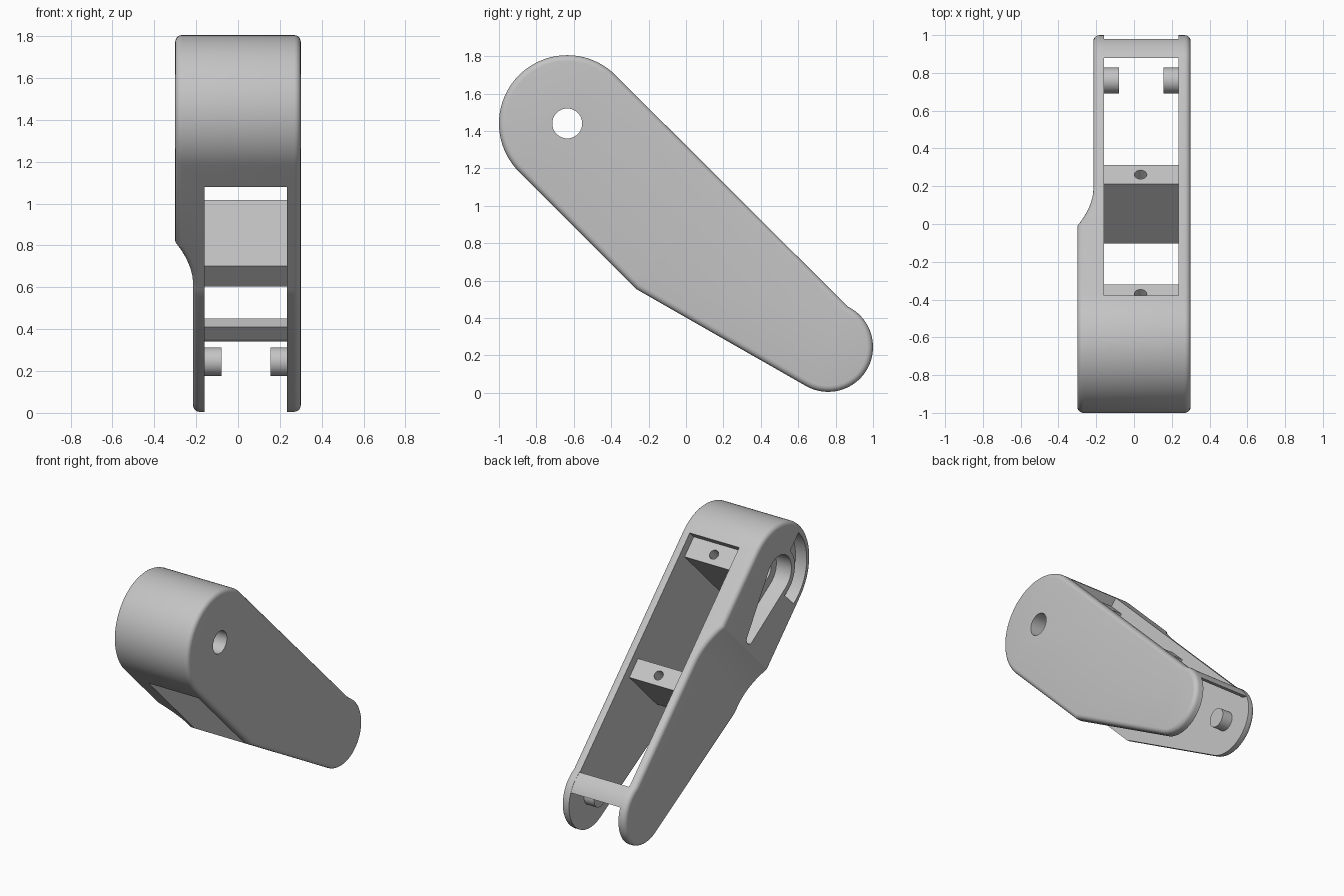
import bpy, bmesh
from math import sin, cos, acos, radians, degrees, sqrt
from mathutils import Vector

if "Cube" in bpy.data.objects:
    bpy.data.objects.remove(bpy.data.objects["Cube"])

grey = bpy.data.materials.new("light_grey")
grey.use_nodes = True
grey.diffuse_color = (0.55, 0.55, 0.55, 1)
grey.node_tree.nodes["Principled BSDF"].inputs["Base Color"].default_value = (0.55, 0.55, 0.55, 1)

R2 = sqrt(2)
HEAD, HEAD_R = (-0.635, 1.44), 0.365
TAIL, TAIL_R = (0.76, 0.245), 0.24
HS, HT = (HEAD[0] - HEAD[1]) / R2, (HEAD[0] + HEAD[1]) / R2
IN0, IN1 = -0.16, 0.235          # inner faces of the two side plates


def arc(c, r, a0, a1, n):
    """Points on an arc, angles in degrees."""
    steps = [radians(a0 + (a1 - a0) * i / n) for i in range(n + 1)]
    return [(c[0] + r * cos(a), c[1] + r * sin(a)) for a in steps]


def tilt(pts):
    """Arm coordinates (along, across) to (y, z)."""
    return [((s + t) / R2, (t - s) / R2) for s, t in pts]


def prism(name, pts, x0, x1):
    """Extrude a (y, z) outline from x0 to x1."""
    bm = bmesh.new()
    face = bm.faces.new([bm.verts.new((x0, y, z)) for y, z in pts])
    ext = bmesh.ops.extrude_face_region(bm, geom=[face])
    moved = [v for v in ext["geom"] if isinstance(v, bmesh.types.BMVert)]
    bmesh.ops.translate(bm, verts=moved, vec=(x1 - x0, 0, 0))
    bmesh.ops.recalc_face_normals(bm, faces=bm.faces)
    me = bpy.data.meshes.new(name)
    bm.to_mesh(me)
    bm.free()
    me.materials.append(grey)
    ob = bpy.data.objects.new(name, me)
    bpy.context.collection.objects.link(ob)
    return ob


def cut(ob, cutter):
    """Subtract the cutter and discard it."""
    cutter.hide_render = True
    mod = ob.modifiers.new("cut", "BOOLEAN")
    mod.operation, mod.solver, mod.object = "DIFFERENCE", "EXACT", cutter
    bpy.context.view_layer.objects.active = ob
    bpy.ops.object.modifier_apply(modifier=mod.name)
    bpy.data.objects.remove(cutter)


def screw_hole(ob, s):
    """Blind hole down from the top face of a cross block."""
    y, z = tilt([(s, 0.82)])[0]
    bpy.ops.mesh.primitive_cylinder_add(vertices=24, radius=0.033, depth=0.24,
                                        location=(0.035, y, z), rotation=(radians(-45), 0, 0))
    cut(ob, bpy.context.object)


# Arm: outline of round head, straight flanks and round tail
outline = (arc(HEAD, HEAD_R, 45, 225, 40) + [(-0.265, 0.554)]
           + arc(TAIL, TAIL_R, 240, 424, 36))
arm = prism("arm_body", outline, -0.30, 0.30)

# Step one flank inwards with a curved ramp, then round the rims
bm = bmesh.new()
bm.from_mesh(arm.data)
S0, S1, STEP = -0.925, -0.63, 0.085
along = Vector((0, 1, -1)).normalized()
for i in range(11):
    bmesh.ops.bisect_plane(bm, geom=bm.verts[:] + bm.edges[:] + bm.faces[:],
                           plane_co=along * (S0 + (S1 - S0) * i / 10), plane_no=along)
for v in bm.verts:
    if v.co.x < -0.29:
        u = min(max((v.co.dot(along) - S0) / (S1 - S0), 0), 1)
        v.co.x = -0.30 + STEP * (1 - (1 - u) ** 2)
bm.normal_update()
rims = [e for e in bm.edges if len(e.link_faces) == 2
        and sum(abs(f.normal.x) > 0.5 for f in e.link_faces) == 1]
bmesh.ops.bevel(bm, geom=rims, offset=0.032, segments=5, profile=0.5,
                affect="EDGES", clamp_overlap=False)
bmesh.ops.recalc_face_normals(bm, faces=bm.faces)
bm.to_mesh(arm.data)
bm.free()

# Channel through the arm, with a ledge under the head
cut(arm, prism("channel_cutter", tilt([(-1.322, -0.4), (-1.322, 0.87), (-1.47, 0.87),
                                       (-1.47, 1.2), (1.2, 1.2), (1.2, -0.4)]), IN0, IN1))

# Pivot hole
cut(arm, prism("pivot_cutter", arc(HEAD, 0.08, 0, 350, 35), -0.5, 0.5))

# Tapered lever pocket in the thick flank
hub, tip = 0.14, 0.04
a = degrees(acos((hub - tip) / 0.467))
cut(arm, prism("lever_cutter", tilt(arc((HS, HT), hub, a, 360 - a, 28)
                                    + arc((HS + 0.467, HT), tip, -a, a, 12)), -0.4, -0.18))

# Curved travel-stop pocket around it
ro, ri, end = 0.315, 0.18, 0.075
cut(arm, prism("stop_cutter", tilt(
    arc((HS, HT), ro, 180, 360 - degrees(acos(end / ro)), 20)
    + arc((HS, HT), ri, 360 - degrees(acos(end / ri)), 180, 20)), -0.4, -0.21))
screw_hole(arm, -1.393)

# Cross block in the middle of the channel
block = prism("cross_block", tilt([(-0.57, 0.424), (-0.43, 0.424),
                                   (-0.43, 0.87), (-0.57, 0.87)]), IN0 - 0.01, IN1 + 0.01)
screw_hole(block, -0.50)

# Bar joining the fork at the tail
bar = prism("tail_bar", arc(TAIL, TAIL_R - 0.002, 23.6, 60, 8)
            + [(0.88, 0.41), (0.94, 0.35)], IN0 - 0.01, IN1 + 0.01)

# Hinge pins on the inner faces of the fork
pins = [prism("hinge_pin_" + n, arc(TAIL, 0.068, 0, 350, 35), x0, x1)
        for n, x0, x1 in (("right", IN0 - 0.01, -0.08), ("left", 0.155, IN1 + 0.01))]

bpy.ops.object.select_all(action="DESELECT")
for ob in [arm, block, bar] + pins:
    ob.select_set(True)
bpy.context.view_layer.objects.active = arm
bpy.ops.object.shade_smooth_by_angle(angle=radians(28))
